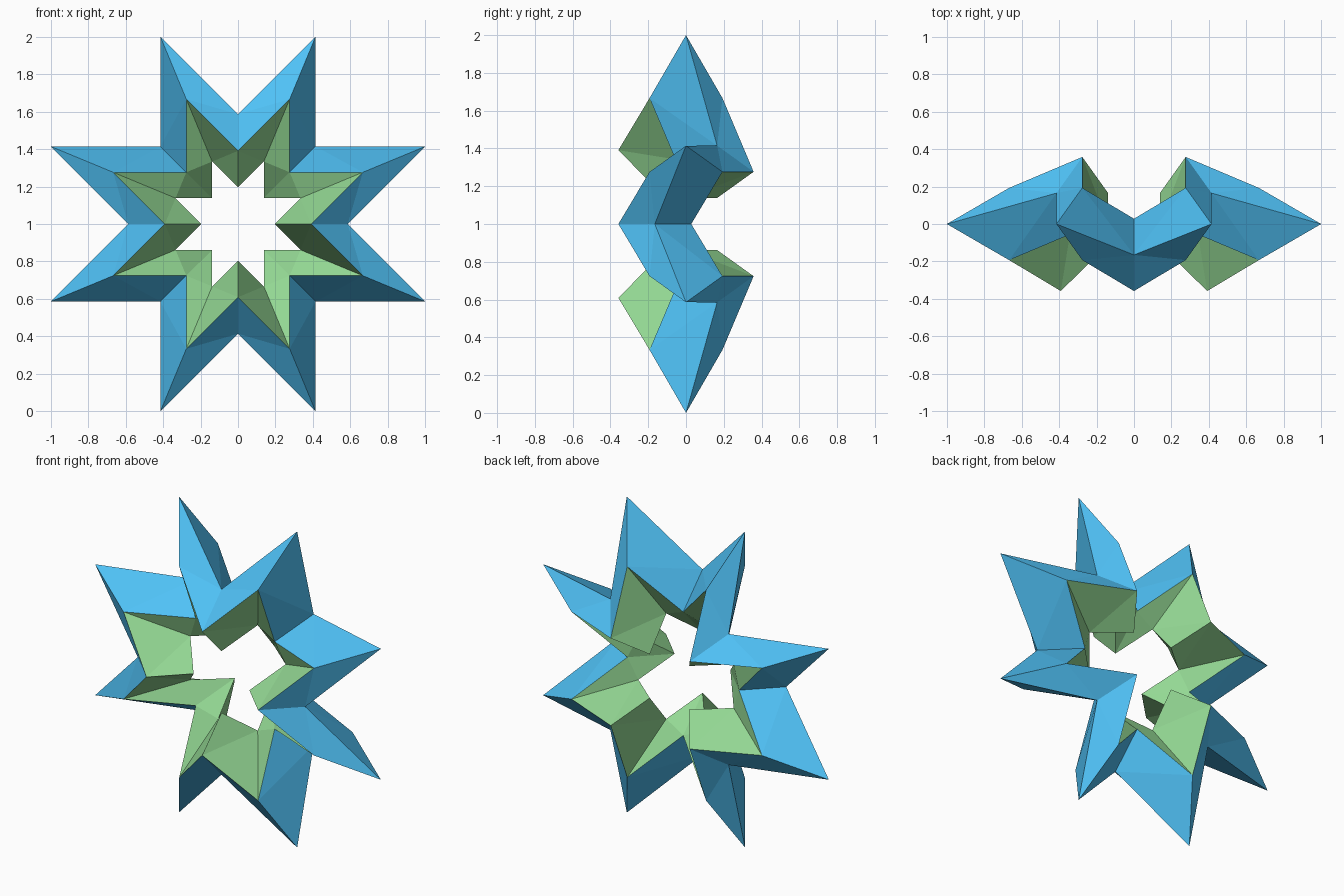
import bpy, bmesh
from math import sin, cos, pi

if "Cube" in bpy.data.objects:
    bpy.data.objects.remove(bpy.data.objects["Cube"])


def material(name, color):
    m = bpy.data.materials.new(name)
    m.diffuse_color = (*color, 1)
    m.use_nodes = True
    m.node_tree.nodes["Principled BSDF"].inputs["Base Color"].default_value = m.diffuse_color
    return m


# Diamond cross-sections: tips (odd) lie on the mid plane,
# valleys (even) swing alternately to the front and back
TIP, VALLEY = 1 / cos(pi / 8), 0.586
HALF_DEPTH, SWING = 0.193, 0.165


def section(bm, i):
    a = i * pi / 8
    if i % 2:
        r, y = TIP, 0
    else:
        r, y = VALLEY, (SWING if i % 4 else -SWING)
    diamond = [(r, y), (r * 2 / 3, y - HALF_DEPTH),
               (r / 3, y), (r * 2 / 3, y + HALF_DEPTH)]
    return [bm.verts.new((d * cos(a), dy, 1 + d * sin(a))) for d, dy in diamond]


# Zigzag star ring, bridged section to section
bm = bmesh.new()
rings = [section(bm, i) for i in range(16)]
for i in range(16):
    a, b = rings[i], rings[(i + 1) % 16]
    for k in range(4):
        n = (k + 1) % 4
        f = bm.faces.new((a[k], a[n], b[n], b[k]))
        f.material_index = 1 if k in (1, 2) else 0
bmesh.ops.triangulate(bm, faces=bm.faces[:], quad_method='SHORT_EDGE')
bmesh.ops.recalc_face_normals(bm, faces=bm.faces[:])

mesh = bpy.data.meshes.new("star_ring")
bm.to_mesh(mesh)
bm.free()
mesh.materials.append(material("outer_blue", (0.08, 0.54, 0.93)))
mesh.materials.append(material("inner_green", (0.30, 0.70, 0.30)))
bpy.context.collection.objects.link(bpy.data.objects.new("star_ring", mesh))
